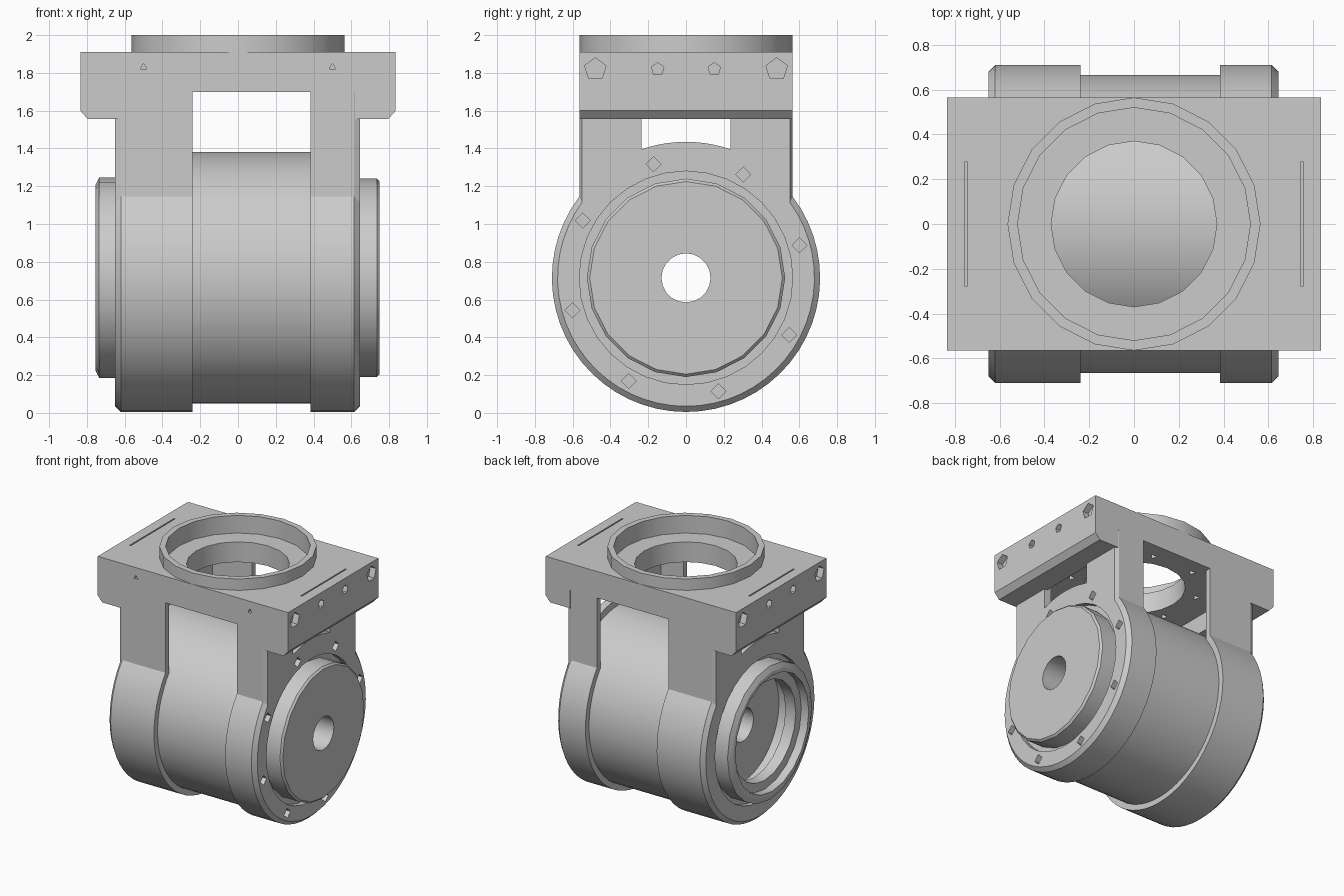
import bpy, bmesh
from math import acos, cos, sin, pi, radians
from mathutils import Matrix, Vector

cube = bpy.data.objects.get("Cube")
if cube:
    bpy.data.objects.remove(cube, do_unlink=True)

AXIS_Z = 0.715  # height of the drum axis

grey = bpy.data.materials.new("machined_grey")
grey.use_nodes = True
grey.diffuse_color = (0.6, 0.6, 0.6, 1)
grey.node_tree.nodes["Principled BSDF"].inputs["Base Color"].default_value = (0.6, 0.6, 0.6, 1)


def finish(name, bm):
    bmesh.ops.recalc_face_normals(bm, faces=bm.faces)
    mesh = bpy.data.meshes.new(name)
    bm.to_mesh(mesh)
    bm.free()
    mesh.materials.append(grey)
    ob = bpy.data.objects.new(name, mesh)
    bpy.context.collection.objects.link(ob)
    return ob


def bridge(bm, a, b):
    n = len(a)
    for i in range(n):
        j = (i + 1) % n
        bm.faces.new((a[i], a[j], b[j], b[i]))


def loft(name, loops):
    """Skin a stack of equal point loops and cap both ends."""
    bm = bmesh.new()
    rings = [[bm.verts.new(p) for p in loop] for loop in loops]
    for a, b in zip(rings, rings[1:]):
        bridge(bm, a, b)
    bm.faces.new(rings[0])
    bm.faces.new(rings[-1])
    return finish(name, bm)


def lathe(name, profile, steps, along_x=True):
    """Spin a closed (radius, position) profile around the drum axis or z."""
    bm = bmesh.new()
    rings = []
    for i in range(steps):
        c, s = cos(2 * pi * i / steps), sin(2 * pi * i / steps)
        rings.append([bm.verts.new((h, r * c, AXIS_Z + r * s) if along_x else (r * c, r * s, h))
                      for r, h in profile])
    for i in range(steps):
        bridge(bm, rings[i], rings[(i + 1) % steps])
    return finish(name, bm)


def plug(center, direction, radius, depth, sides=5):
    """Cylindrical cutter centred on a point."""
    bm = bmesh.new()
    turn = Vector(direction).to_track_quat("Z", "Y").to_matrix().to_4x4()
    bmesh.ops.create_cone(bm, cap_ends=True, segments=sides, radius1=radius, radius2=radius,
                          depth=depth, matrix=Matrix.Translation(center) @ turn)
    return finish("cutter", bm)


def cut(target, cutters):
    for c in cutters:
        mod = target.modifiers.new("cut", "BOOLEAN")
        mod.operation = "DIFFERENCE"
        mod.solver = "EXACT"
        mod.object = c
        bpy.context.view_layer.objects.active = target
        bpy.ops.object.modifier_apply(modifier=mod.name)
        bpy.data.objects.remove(c, do_unlink=True)


def leg_outline(x, w, r, top):
    """Straight sides running down into a round collar."""
    a0 = acos(w / r)
    steps = 40
    angles = [a0 - (pi + 2 * a0) * i / steps for i in range(steps + 1)]
    arc = [(x, r * cos(a), AXIS_Z + r * sin(a)) for a in angles]
    return [(x, w, top)] + arc + [(x, -w, top)]


def window_outline(x):
    """Opening above the collar, with an arched sill."""
    arc = [(x, 0.72 * cos(a), AXIS_Z + 0.72 * sin(a)) for a in [radians(71 + 3.8 * i) for i in range(11)]]
    return [(x, 0.235, 1.8)] + arc + [(x, -0.235, 1.8)]


parts = []

# Mounting plate with chamfered hanging edges at both sides
half = [(0.62, 1.70), (0.62, 1.555), (0.795, 1.555), (0.835, 1.60), (0.835, 1.91)]
outline = half + [(-x, z) for x, z in reversed(half)]
plate = loft("mounting_plate", [[(x, y, z) for x, z in outline] for y in (-0.565, 0.565)])
holes = [plug((0, 0, 1.8), (0, 0, 1), 0.37, 0.6, 20), plug((0, 0, 1.96), (0, 0, 1), 0.53, 0.2, 20)]
for side in (-1, 1):
    # Thin slots on top and screw holes in the side and front
    x = side * 0.75
    slot = [(x - 0.005, -0.28), (x + 0.005, -0.28), (x + 0.005, 0.28), (x - 0.005, 0.28)]
    holes.append(loft("cutter", [[(px, py, z) for px, py in slot] for z in (1.86, 1.96)]))
    for y, r in ((-0.48, 0.06), (-0.15, 0.035), (0.15, 0.035), (0.48, 0.06)):
        holes.append(plug((side * 0.835, y, 1.82), (1, 0, 0), r, 0.1))
    holes.append(plug((side * 0.5, -0.565, 1.83), (0, 1, 0), 0.02, 0.08, 3))
# Screw holes below, around the bore
for i in range(8):
    a = 2 * pi * (i + 0.5) / 8
    holes.append(plug((0.47 * cos(a), 0.47 * sin(a), 1.70), (0, 0, 1), 0.03, 0.1, 3))
cut(plate, holes)
parts.append(plate)

# Raised ring on top of the plate
parts.append(lathe("top_ring", [(0.52, 1.86), (0.565, 1.86), (0.565, 2.0), (0.52, 2.0)], 20, False))

# Drum with a narrow bore
parts.append(lathe("drum", [(0.13, -0.5), (0.45, -0.5), (0.45, -0.61), (0.665, -0.61),
                            (0.665, 0.6), (0.13, 0.6)], 64))

# Thin-walled legs wrapping the drum ends, with an end wall and chamfered rim
for name, outer, inner in (("right_leg", -0.65, -0.24), ("left_leg", 0.645, 0.385)):
    s = 1 if outer > 0 else -1
    leg = loft(name, [leg_outline(inner, 0.565, 0.71, 1.70),
                      leg_outline(outer - s * 0.03, 0.565, 0.71, 1.70),
                      leg_outline(outer, 0.55, 0.68, 1.70)])
    cutters = [loft("cutter", [leg_outline(inner - s * 0.02, 0.52, 0.66, 1.75),
                               leg_outline(outer - s * 0.06, 0.52, 0.66, 1.75)]),
               loft("cutter", [window_outline(outer - s * 0.1), window_outline(outer + s * 0.05)]),
               plug((outer, 0, AXIS_Z), (1, 0, 0), 0.565, 0.2, 32)]
    if s > 0:
        # Screw holes around the collar face
        cutters += [plug((outer, 0.625 * cos(a), AXIS_Z + 0.625 * sin(a)), (1, 0, 0), 0.04, 0.09, 4)
                    for a in [radians(16 + 45 * i) for i in range(8)]]
    cut(leg, cutters)
    parts.append(leg)

# Left end cap with a small bore
parts.append(lathe("left_cap", [(0.13, 0.58), (0.525, 0.58), (0.525, 0.735),
                                (0.51, 0.75), (0.13, 0.75)], 20))

# Right open ring with a stepped bore
parts.append(lathe("right_ring", [(0.39, -0.6), (0.53, -0.6), (0.53, -0.735), (0.49, -0.755),
                                  (0.46, -0.755), (0.46, -0.69), (0.39, -0.69)], 20))

bpy.ops.object.select_all(action="DESELECT")
for ob in parts:
    ob.select_set(True)
bpy.context.view_layer.objects.active = parts[0]
bpy.ops.object.shade_smooth_by_angle(angle=radians(25))
